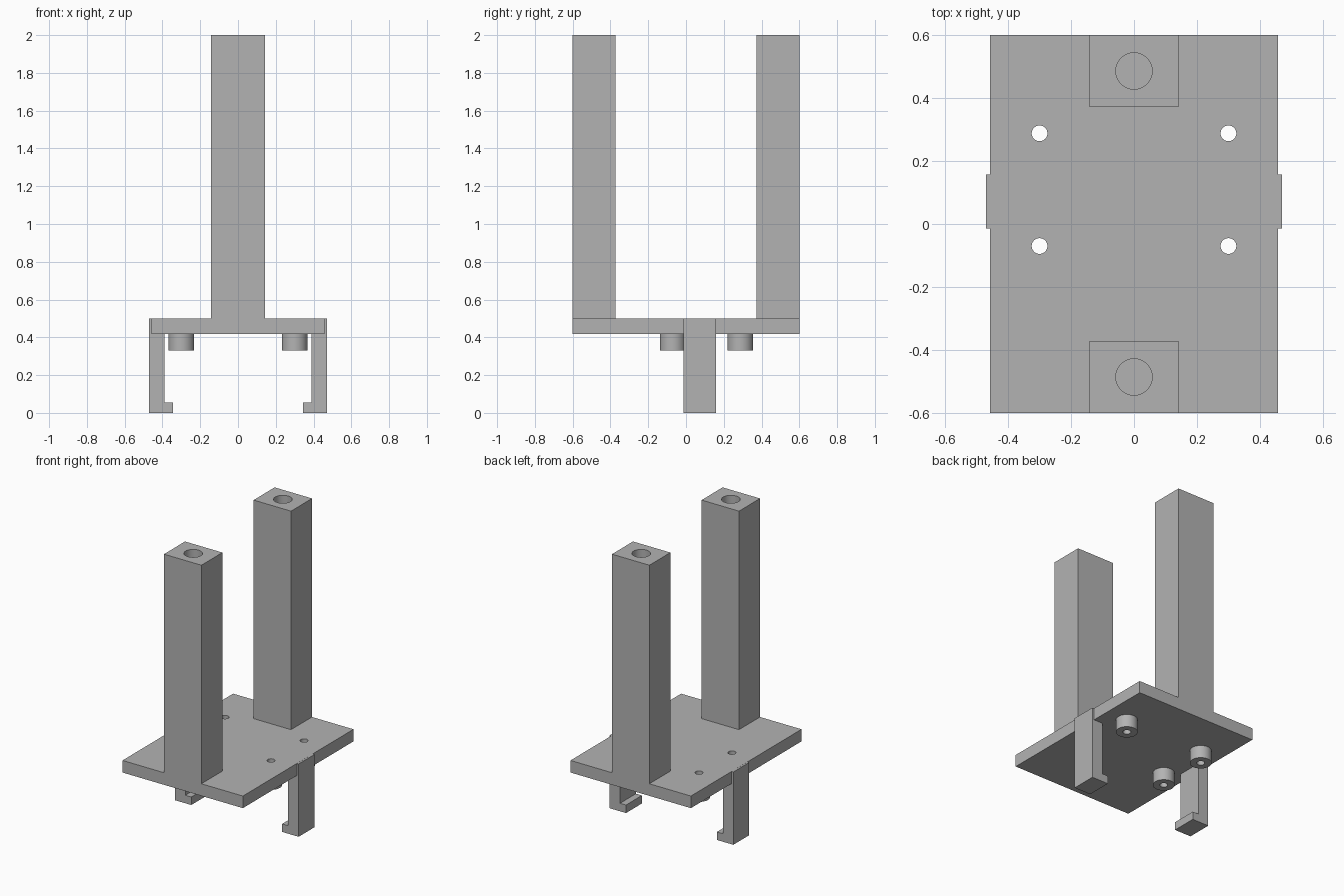
import bpy
import bmesh
import math
from mathutils import Matrix, Vector

default = bpy.data.objects.get("Cube")
if default:
    bpy.data.objects.remove(default)

grey = bpy.data.materials.new("plain grey")
grey.use_nodes = True
colour = (0.45, 0.45, 0.45, 1)
grey.diffuse_color = colour
grey.node_tree.nodes["Principled BSDF"].inputs["Base Color"].default_value = colour


def make(name, bm):
    mesh = bpy.data.meshes.new(name)
    bmesh.ops.recalc_face_normals(bm, faces=bm.faces)
    bm.to_mesh(mesh)
    bm.free()
    mesh.materials.append(grey)
    obj = bpy.data.objects.new(name, mesh)
    bpy.context.collection.objects.link(obj)
    return obj


def box(name, low, high):
    low, high = Vector(low), Vector(high)
    bm = bmesh.new()
    bmesh.ops.create_cube(bm, size=1, matrix=Matrix.Translation((low + high) / 2)
                          @ Matrix.Diagonal((high - low).to_4d()))
    return make(name, bm)


def cylinder(name, x, y, z0, z1, radius):
    bm = bmesh.new()
    bmesh.ops.create_cone(bm, cap_ends=True, segments=48, radius1=radius, radius2=radius,
                          depth=z1 - z0, matrix=Matrix.Translation((x, y, (z0 + z1) / 2)))
    return make(name, bm)


def select(obj):
    bpy.ops.object.select_all(action='DESELECT')
    obj.select_set(True)
    bpy.context.view_layer.objects.active = obj


def drill(obj, x, y, z0, z1, radius):
    cutter = cylinder("hole_cutter", x, y, z0, z1, radius)
    cutter.hide_render = True
    select(obj)
    mod = obj.modifiers.new("hole", 'BOOLEAN')
    mod.operation = 'DIFFERENCE'
    mod.solver = 'EXACT'
    mod.object = cutter
    bpy.ops.object.modifier_apply(modifier=mod.name)
    bpy.data.objects.remove(cutter)


def smooth(obj):
    select(obj)
    bpy.ops.object.shade_smooth_by_angle(angle=math.radians(30))


PLATE_BOTTOM, PLATE_TOP = 0.417, 0.5

# Base plate with four screw holes, each continued by a round spacer below
plate = box("base_plate", (-0.457, -0.6, PLATE_BOTTOM), (0.457, 0.6, PLATE_TOP))
for side, x in (("left", 0.3), ("right", -0.3)):
    for end, y in (("front", -0.07), ("back", 0.288)):
        drill(plate, x, y, 0.3, 0.6, 0.025)
        spacer = cylinder(f"spacer_{end}_{side}", x, y, 0.33, PLATE_BOTTOM, 0.068)
        drill(spacer, x, y, 0.3, 0.6, 0.025)
        smooth(spacer)
smooth(plate)

# Square posts with a blind round hole in the top
for end, s in (("front", -1), ("back", 1)):
    y0, y1 = sorted((s * 0.372, s * 0.6))
    post = box(f"post_{end}", (-0.142, y0, PLATE_TOP), (0.142, y1, 2))
    drill(post, 0, s * 0.486, 1.72, 2.1, 0.058)
    smooth(post)

# Hooked side clips, extruded from an L-shaped profile
profile = [(0.47, 0), (0.47, PLATE_TOP), (0.39, PLATE_TOP),
           (0.39, 0.055), (0.345, 0.055), (0.345, 0)]
for side, s in (("left", 1), ("right", -1)):
    bm = bmesh.new()
    face = bm.faces.new([bm.verts.new((s * x, -0.014, z)) for x, z in profile])
    ext = bmesh.ops.extrude_face_region(bm, geom=[face], use_keep_orig=True)
    moved = [v for v in ext["geom"] if isinstance(v, bmesh.types.BMVert)]
    bmesh.ops.translate(bm, verts=moved, vec=(0, 0.172, 0))
    # top sits a hair below the plate surface to keep it clean
    for v in bm.verts:
        v.co.z = min(v.co.z, PLATE_TOP - 0.0005)
    make(f"clip_{side}", bm)
